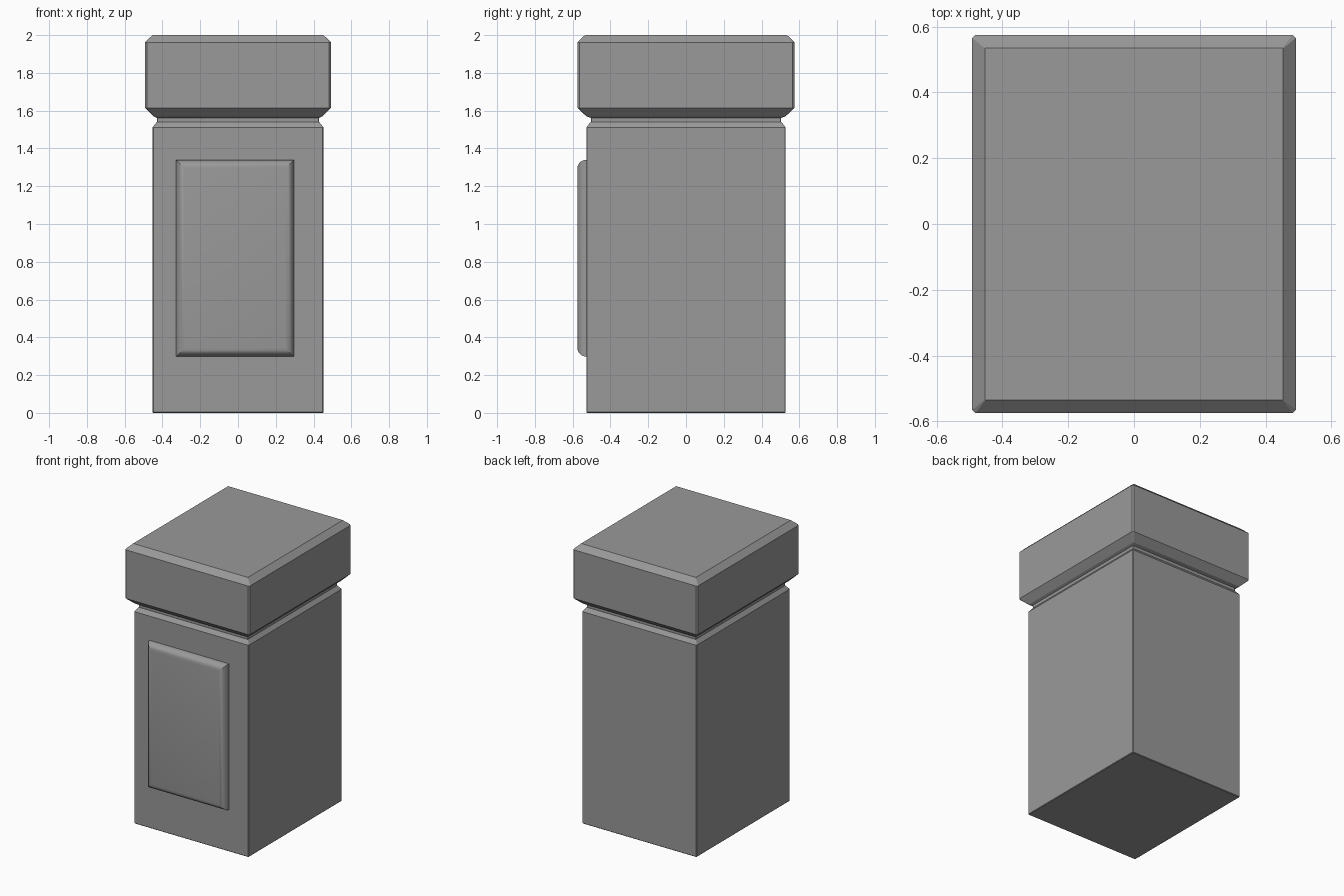
import bpy, bmesh, math

if "Cube" in bpy.data.objects:
    bpy.data.objects.remove(bpy.data.objects["Cube"])

# Dark grey shared by all parts
stone = bpy.data.materials.new("dark_grey")
stone.diffuse_color = (0.32, 0.32, 0.32, 1)
stone.use_nodes = True
stone.node_tree.nodes["Principled BSDF"].inputs["Base Color"].default_value = stone.diffuse_color


def finish(bm, name, angle):
    bmesh.ops.recalc_face_normals(bm, faces=bm.faces)
    mesh = bpy.data.meshes.new(name)
    bm.to_mesh(mesh)
    bm.free()
    mesh.materials.append(stone)
    obj = bpy.data.objects.new(name, mesh)
    bpy.context.collection.objects.link(obj)
    bpy.ops.object.select_all(action='DESELECT')
    obj.select_set(True)
    bpy.context.view_layer.objects.active = obj
    bpy.ops.object.shade_smooth_by_angle(angle=math.radians(angle))
    return obj


def loft(name, levels):
    """Stack corner-cut rectangles: (half x, half y, z, corner cut)."""
    bm = bmesh.new()
    rings = []
    for x, y, z, c in levels:
        pts = [(x - c, -y), (x, -y + c), (x, y - c), (x - c, y),
               (-x + c, y), (-x, y - c), (-x, -y + c), (-x + c, -y)]
        rings.append([bm.verts.new((px, py, z)) for px, py in pts])
    for a, b in zip(rings, rings[1:]):
        for i in range(8):
            j = (i + 1) % 8
            bm.faces.new((a[i], a[j], b[j], b[i]))
    bm.faces.new(rings[0])
    bm.faces.new(rings[-1])
    return finish(bm, name, 15)


# Main block with a fine bottom edge and a chamfered shoulder
loft("pillar_body", [
    (0.448, 0.523, 0.0, 0.003),
    (0.452, 0.527, 0.004, 0.004),
    (0.452, 0.527, 1.512, 0.004),
    (0.43, 0.505, 1.54, 0.003),
])

# Cap with recessed neck, flared underside and chamfered top
loft("pillar_cap", [
    (0.43, 0.504, 1.54, 0.003),
    (0.43, 0.504, 1.562, 0.003),
    (0.447, 0.527, 1.57, 0.005),
    (0.492, 0.575, 1.615, 0.01),
    (0.492, 0.575, 1.962, 0.01),
    (0.453, 0.535, 2.0, 0.001),
])

# Raised front panel, rounded along its four front edges
bm = bmesh.new()
bmesh.ops.create_cube(bm, size=1)
for v in bm.verts:
    v.co.x = 0.297 if v.co.x > 0 else -0.328
    v.co.y = -0.50 if v.co.y > 0 else -0.575
    v.co.z = 1.34 if v.co.z > 0 else 0.298
front = [e for e in bm.edges if all(v.co.y < -0.55 for v in e.verts)]
bmesh.ops.bevel(bm, geom=front, offset=0.046, segments=5,
                profile=0.5, affect='EDGES')
finish(bm, "front_panel", 35)
